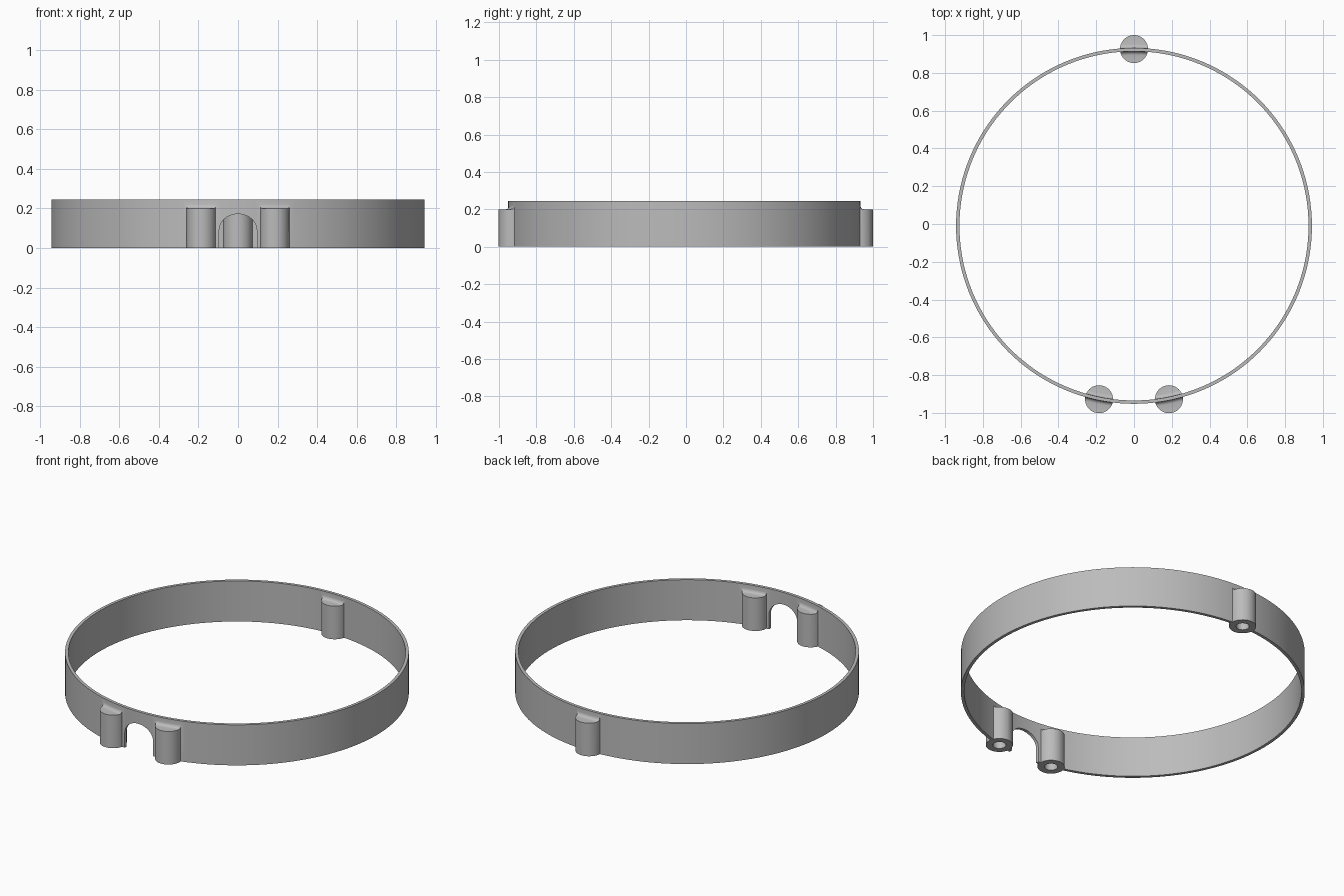
import bpy, bmesh
from math import sin, cos, pi, radians
from mathutils import Vector

cube = bpy.data.objects.get("Cube")
if cube:
    bpy.data.objects.remove(cube, do_unlink=True)

CENTRE_Y = -0.01
OUTER, INNER, HEIGHT = 0.942, 0.924, 0.245
POST_ORBIT, POST_R, POST_TOP, FILLET = 0.936, 0.074, 0.2, 0.02

grey = bpy.data.materials.new("plain grey")
grey.use_nodes = True
grey.diffuse_color = (0.5, 0.5, 0.5, 1)
grey.node_tree.nodes["Principled BSDF"].inputs["Base Color"].default_value = (0.5, 0.5, 0.5, 1)


def finish(name, bm):
    bmesh.ops.recalc_face_normals(bm, faces=bm.faces)
    mesh = bpy.data.meshes.new(name)
    bm.to_mesh(mesh)
    bm.free()
    mesh.materials.append(grey)
    obj = bpy.data.objects.new(name, mesh)
    bpy.context.collection.objects.link(obj)
    return obj


def lathe(name, profile, steps=144):
    """Revolve a closed (radius, z) profile around the ring axis."""
    bm = bmesh.new()
    rings = []
    for i in range(steps):
        a = 2 * pi * i / steps
        rings.append([bm.verts.new((r * cos(a), r * sin(a) + CENTRE_Y, z)) for r, z in profile])
    n = len(profile)
    for i in range(steps):
        a, b = rings[i], rings[(i + 1) % steps]
        for j in range(n):
            k = (j + 1) % n
            bm.faces.new((a[j], b[j], b[k], a[k]))
    return finish(name, bm)


def prism(name, points, direction):
    """Extrude a flat outline along a direction."""
    bm = bmesh.new()
    face = bm.faces.new([bm.verts.new(p) for p in points])
    out = bmesh.ops.extrude_face_region(bm, geom=[face])
    verts = [v for v in out["geom"] if isinstance(v, bmesh.types.BMVert)]
    bmesh.ops.translate(bm, verts=verts, vec=Vector(direction))
    return finish(name, bm)


def cylinder(name, x, y, radius, z0, z1, sides=40):
    circle = [(x + radius * cos(2 * pi * i / sides), y + radius * sin(2 * pi * i / sides), z0)
              for i in range(sides)]
    return prism(name, circle, (0, 0, z1 - z0))


def combine(target, tool, operation):
    mod = target.modifiers.new("combine", 'BOOLEAN')
    mod.operation, mod.object, mod.solver = operation, tool, 'EXACT'
    bpy.context.view_layer.objects.active = target
    bpy.ops.object.modifier_apply(modifier=mod.name)
    bpy.data.objects.remove(tool, do_unlink=True)


# Thin circular band
band = lathe("ring_band", [(INNER, 0), (OUTER, 0), (OUTER, HEIGHT), (INNER, HEIGHT)])

# Post envelope: flat top with a concave fillet up to each side of the band
arc = [(FILLET * (1 - sin(t * pi / 8)), FILLET * (1 - cos(t * pi / 8))) for t in range(5)]
outer_top = [(OUTER + dr, POST_TOP + dz) for dr, dz in arc]
inner_top = [(INNER - dr, POST_TOP + dz) for dr, dz in reversed(arc)]
envelope = [(0.8, 0), (1.06, 0), (1.06, POST_TOP)] + outer_top + inner_top + [(0.8, POST_TOP)]

# Three posts: one at the back, a pair at the front
spots = []
for angle in (90, -90 - 11.4, -90 + 11.4):
    a = radians(angle)
    spots.append((POST_ORBIT * cos(a), POST_ORBIT * sin(a) + CENTRE_Y))
for x, y in spots:
    post = cylinder("post", x, y, POST_R, 0, 0.235)
    combine(post, lathe("envelope", envelope), 'INTERSECT')
    combine(band, post, 'UNION')

# Screw holes in the undersides
for x, y in spots:
    combine(band, cylinder("hole", x, y, 0.036, -0.05, 0.15, 28), 'DIFFERENCE')

# Arched opening between the front posts
HALF, SPRING, RISE = 0.095, 0.09, 0.082
arch = [(HALF, -1.2, -0.05)]
arch += [(HALF * cos(pi * i / 24), -1.2, SPRING + RISE * sin(pi * i / 24)) for i in range(25)]
arch += [(-HALF, -1.2, -0.05)]
combine(band, prism("arch", arch, (0, 0.5, 0)), 'DIFFERENCE')

bpy.ops.object.select_all(action='DESELECT')
band.select_set(True)
bpy.context.view_layer.objects.active = band
bpy.ops.object.shade_smooth_by_angle(angle=radians(30))
